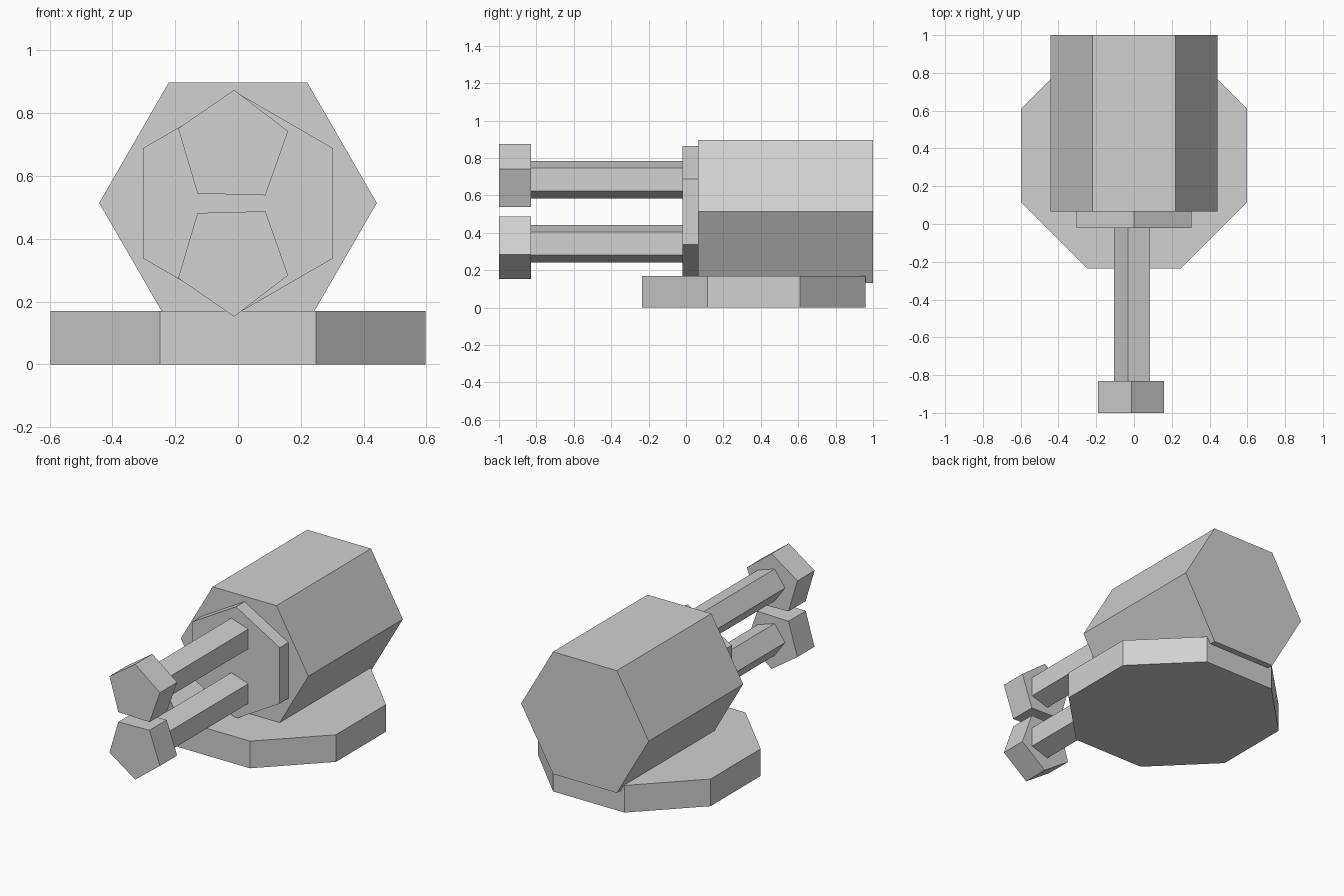
import bpy
import bmesh
import math

cube = bpy.data.objects.get("Cube")
if cube:
    bpy.data.objects.remove(cube, do_unlink=True)

# Single matte grey
GREY = (0.64, 0.64, 0.64, 1.0)
grey = bpy.data.materials.new("plain grey")
grey.use_nodes = True
grey.diffuse_color = GREY
grey.node_tree.nodes["Principled BSDF"].inputs["Base Color"].default_value = GREY


def ngon(sides, radius, start, centre=(0, 0)):
    """Regular polygon corners, first corner at the start angle in degrees."""
    angles = [math.radians(start) + math.tau * i / sides for i in range(sides)]
    return [(centre[0] + radius * math.cos(a), centre[1] + radius * math.sin(a)) for a in angles]


def prism(name, outline, low, high, axis):
    """Extrude an outline along y (outline in x, z) or along z (outline in x, y)."""
    bm = bmesh.new()
    place = (lambda p: (p[0], low, p[1])) if axis == "y" else (lambda p: (p[0], p[1], low))
    face = bm.faces.new([bm.verts.new(place(p)) for p in outline])
    push = (0, high - low, 0) if axis == "y" else (0, 0, high - low)
    result = bmesh.ops.extrude_face_region(bm, geom=[face], use_keep_orig=True)
    moved = [v for v in result["geom"] if isinstance(v, bmesh.types.BMVert)]
    bmesh.ops.translate(bm, verts=moved, vec=push)
    bmesh.ops.recalc_face_normals(bm, faces=bm.faces[:])
    mesh = bpy.data.meshes.new(name)
    bm.to_mesh(mesh)
    bm.free()
    mesh.materials.append(grey)
    obj = bpy.data.objects.new(name, mesh)
    bpy.context.collection.objects.link(obj)
    return obj


AXIS_Z = 0.513  # height of the body's centre line

# Octagonal base slab
prism("base", ngon(8, 0.647, 22.5, (0, 0.363)), 0.0, 0.17, "z")

# Hexagonal body and the front plate turned by 30 degrees
prism("body", ngon(6, 0.442, 0, (0, AXIS_Z + 0.001)), 0.065, 1.0, "y")
prism("front_plate", ngon(6, 0.35, 30, (0, AXIS_Z)), -0.02, 0.07, "y")

# Two barrels with pentagonal muzzles, mirrored about the centre line
for name, side in (("upper", 1), ("lower", -1)):
    barrel = ngon(5, 0.105, 180, (0, AXIS_Z + side * 0.171))
    prism(name + "_barrel", barrel, -0.84, -0.01, "y")
    muzzle = [(x, AXIS_Z + side * z) for x, z in ngon(5, 0.184, 88.5, (-0.017, 0.177))]
    prism(name + "_muzzle", muzzle, -1.0, -0.83, "y")
